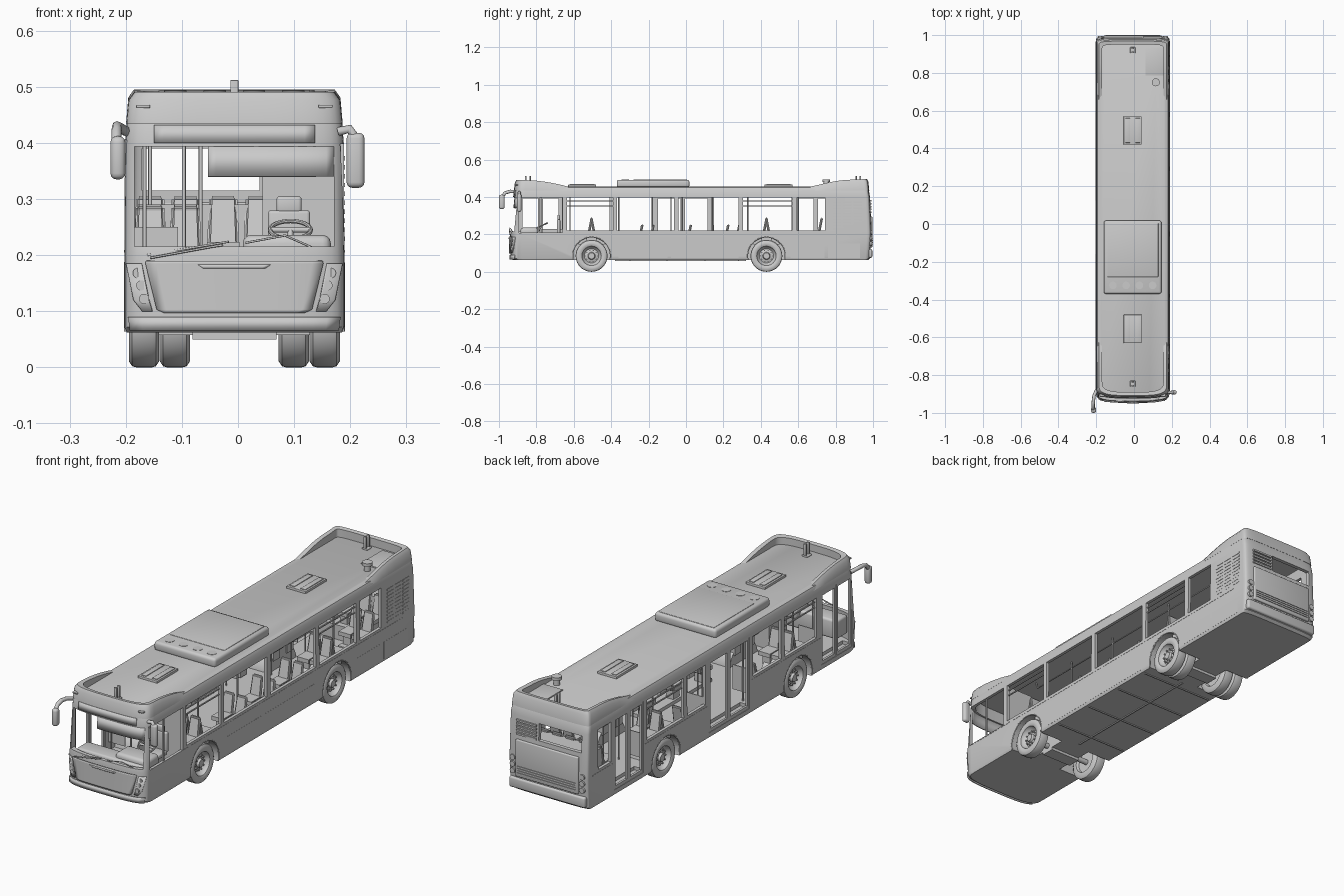
import bpy, bmesh, math
from mathutils import Matrix

if "Cube" in bpy.data.objects:
    bpy.data.objects.remove(bpy.data.objects["Cube"])

HW = 0.196  # half width of the body
col = bpy.context.collection

def finish(name, bm):
    bmesh.ops.recalc_face_normals(bm, faces=bm.faces[:])
    me = bpy.data.meshes.new(name)
    bm.to_mesh(me); bm.free()
    ob = bpy.data.objects.new(name, me)
    col.objects.link(ob)
    return ob

def add_box(bm, x0, x1, y0, y1, z0, z1):
    m = Matrix.Translation(((x0+x1)/2, (y0+y1)/2, (z0+z1)/2)) @ Matrix.Diagonal((abs(x1-x0), abs(y1-y0), abs(z1-z0), 1))
    bmesh.ops.create_cube(bm, size=1, matrix=m)

def boxes(name, items, bevel=0):
    bm = bmesh.new()
    for b in items:
        add_box(bm, *b)
    if bevel:
        bmesh.ops.bevel(bm, geom=bm.edges[:], offset=bevel, segments=3, profile=0.5, affect='EDGES')
    return finish(name, bm)

def add_cyl(bm, c, r, h, axis='Z', seg=24):
    rot = {'Z': Matrix(), 'X': Matrix.Rotation(math.pi/2, 4, 'Y'), 'Y': Matrix.Rotation(math.pi/2, 4, 'X')}[axis]
    bmesh.ops.create_cone(bm, cap_ends=True, segments=seg, radius1=r, radius2=r, depth=h,
                          matrix=Matrix.Translation(c) @ rot.to_4x4())

def cyls(name, items):
    bm = bmesh.new()
    for i in items:
        add_cyl(bm, *i)
    return finish(name, bm)

def loft(name, rings, cyclic=True, cap=True):
    bm = bmesh.new()
    vs = [[bm.verts.new(p) for p in r] for r in rings]
    n = len(rings[0])
    for a, b in zip(vs, vs[1:]):
        for i in range(n if cyclic else n-1):
            j = (i+1) % n
            bm.faces.new((a[i], a[j], b[j], b[i]))
    if cap:
        bm.faces.new(vs[0]); bm.faces.new(vs[-1])
    return finish(name, bm)

def tubes(name, paths, r):
    cu = bpy.data.curves.new(name, 'CURVE')
    cu.dimensions, cu.bevel_depth, cu.bevel_resolution, cu.use_fill_caps = '3D', r, 2, True
    for pts in paths:
        s = cu.splines.new('POLY')
        s.points.add(len(pts)-1)
        for p, q in zip(s.points, pts):
            p.co = (*q, 1)
    ob = bpy.data.objects.new(name, cu)
    col.objects.link(ob)
    return ob

# Plan outline: gently bowed front, tighter rear corners
def half(ins, y, rear):
    d, n, s = (0.025, 5, -1) if rear else (0.06, 3.5, 1)
    A = [i*math.pi/20 for i in range(11)]
    return [((HW-ins)*abs(math.sin(a))**(2/n), y+s*d*(1-abs(math.cos(a))**(2/n))) for a in A]

def outline(z, ins, yf, yr):
    right = half(ins, yf, False) + half(ins, yr, True)[::-1]
    return [(x, y, z) for x, y in right] + [(-x, y, z) for x, y in right[-2:0:-1]]

# Body shell: hull minus side openings, windscreen and rear window, then the cavity
body = loft("body_shell", [outline(*l) for l in (
    (.062, .004, -.925, .972), (.072, 0, -.938, .984), (.2, 0, -.94, .992), (.215, 0, -.937, .992), (.4, .001, -.92, .984),
    (.438, .004, -.917, .977), (.45, .01, -.912, .97), (.456, .024, -.9, .955))])
cavity = loft("cavity_cutter", [outline(*l) for l in (
    (.1, .014, -.92, .975), (.2, .014, -.922, .975), (.4, .015, -.904, .967), (.444, .02, -.9, .957))])
WIN_R = [(-.892, -.66), (-.636, -.39), (-.37, -.065), (-.04, .28), (.305, .567), (.594, .743)]
WIN_L = [(-.636, -.41), (-.385, -.185), (.15, .28), (.305, .565), (.82, .91)]
DOORS = [(-.885, -.67), (-.16, .125), (.59, .795)]
AXLES = (-.505, .43)
bm = bmesh.new()
for y0, y1 in WIN_R:
    add_box(bm, .15, .25, y0, y1, .207 if y0 < -.8 else .22, .398)
for y0, y1 in WIN_L:
    add_box(bm, -.25, -.15, y0, y1, .22, .398)
for y0, y1 in DOORS:
    add_box(bm, -.25, -.15, y0, y1, .085, .405)
for y in AXLES:
    for s in (-1, 1):
        add_cyl(bm, (s*.17, y, .085), .1, .19, 'X', 40)
sides = finish("side_cutter", bm)
ends = boxes("end_cutter", [(-.178, .178, -1.1, -.865, .215, .394), (-.165, .045, .92, 1.1, .315, .39)])
bpy.context.view_layer.objects.active = body
for c in (sides, ends, cavity):
    m = body.modifiers.new("cut", 'BOOLEAN')
    m.operation, m.solver, m.object = 'DIFFERENCE', 'EXACT', c
    bpy.ops.object.modifier_apply(modifier=m.name)
    bpy.data.objects.remove(c)

# Raised roof fairings wrapping the front and rear ends
def fairing(name, rear, y_end, ys, hts):
    def zat(y):
        for (a, za), (b, zb) in zip(hts, hts[1:]):
            if a <= y <= b:
                return za+(zb-za)*(y-a)/(b-a)
        return hts[0][1] if y < hts[0][0] else hts[-1][1]
    s = 1 if rear else -1
    path = lambda ins, off: half(ins, y_end-s*off, rear) + [(HW-ins, y) for y in ys]
    st = []
    for o, m, t, i in zip(path(.003, 0), path(.007, .005), path(.017, .012), path(.034, .03)):
        z = zat(o[1])
        st.append([(*o, .435), (*m, max(z-.014, .437)), (*t, z), (*i, z-.003), (*i, .45)])
    loft(name, [[(-x, y, z) for x, y, z in r] for r in st[:0:-1]] + st)
fairing("front_roof_fairing", False, -.92, (-.8, -.75, -.7, -.66, -.62),
        [(-.9, .491), (-.8, .487), (-.75, .481), (-.7, .472), (-.66, .463), (-.62, .452)])
fairing("rear_roof_fairing", True, .98, (.9, .85, .8, .75, .7, .65),
        [(.65, .452), (.7, .463), (.75, .475), (.8, .485), (.85, .491), (.95, .495)])

# Wheels from a spun profile with hub bolts
bm = bmesh.new()
for i, v in enumerate([(.018, 0), (.018, .016), (.008, .02), (.002, .038), (.012, .049), (.023, .052), (.027, .06), (.027, .074),
                       (.021, .083), (.014, .085), (-.014, .085), (-.021, .083), (-.027, .074), (-.027, .055), (-.015, .05), (-.015, 0)]):
    bm.verts.new((v[0], 0, v[1]))
    if i:
        bm.verts.ensure_lookup_table()
        bm.edges.new(bm.verts[-2:])
bmesh.ops.spin(bm, geom=bm.verts[:]+bm.edges[:], axis=(1, 0, 0), cent=(0, 0, 0), steps=40, angle=2*math.pi)
bmesh.ops.remove_doubles(bm, verts=bm.verts[:], dist=1e-5)
for k in range(10):
    a = k*math.pi/5
    add_cyl(bm, (.007, .03*math.cos(a), .03*math.sin(a)), .0035, .012, 'X', 6)
wheel = finish("wheel", bm)
wheel_mesh = wheel.data
bpy.data.objects.remove(wheel)
for y in AXLES:
    for s in (-1, 1):
        for x in ((.161,) if y < 0 else (.161, .106)):
            w = bpy.data.objects.new("wheel", wheel_mesh)
            col.objects.link(w)
            w.location = (s*x, y, .085)
            w.rotation_euler.z = 0 if s > 0 else math.pi
        # Wheel housing (open outwards and downwards) and arch lip
        bm = bmesh.new()
        add_cyl(bm, (s*.1325, y, .085), .1, .115, 'X', 40)
        outer = [f for f in bm.faces if abs(f.calc_center_median().x) > .18]
        bmesh.ops.delete(bm, geom=outer, context='FACES')
        bmesh.ops.bisect_plane(bm, geom=bm.verts[:]+bm.edges[:]+bm.faces[:], plane_co=(0, 0, .063), plane_no=(0, 0, -1), clear_outer=True)
        finish("wheel_housing", bm)
        A = [math.radians(-12+204*k/24) for k in range(25)]
        tubes("arch_lip", [[(s*(HW-.002), y+.101*math.cos(a), .085+.101*math.sin(a)) for a in A]], .003)
cyls("axles", [((0, y, .08), .012, .3, 'X') for y in AXLES])
boxes("axle_beams", [(-.075, .075, y-.03, y+.03, .05, .07) for y in AXLES])
boxes("underfloor_ribs", [(-.18, .18, y-.003, y+.003, .058, .064) for y in (-.3, -.1, .1, .28)] + [(-.003, .003, -.38, .32, .058, .064)])

# Front end panels that follow the bowed nose
def front_panel(name, rows, out=.004):
    rings = []
    for z, x0, x1 in rows:
        yf = -.94 + max(0, z-.2)*.1 - out
        xs = [x0+(x1-x0)*k/16 for k in range(17)]
        rings.append([(x, yf+.06*(1-(1-abs(x/HW)**3.5)**(1/3.5)), z) for x in xs])
    ob = loft(name, rings, False, False)
    m = ob.modifiers.new("thick", 'SOLIDIFY'); m.thickness = .006; m.offset = 0
front_panel("front_mask", [(.097, -.125, .125), (.103, -.138, .138), (.185, -.158, .158), (.19, -.157, .157)])
front_panel("front_bumper", [(.066, -.185, .185), (.09, -.188, .188)], .001)
front_panel("mask_trim_strip", [(.176, -.055, .055), (.183, -.065, .065)], .006)
front_panel("destination_panel", [(.4, -.143, .143), (.432, -.143, .143)], .001)
front_panel("sun_visor", [(.34, -.047, .177), (.395, -.047, .177)], -.006)
for s in (-1, 1):
    front_panel("headlight_housing", [(.1, s*.146, s*.163), (.12, s*.152, s*.178), (.185, s*.165, s*.191)], .001)
    cyls("headlight_lamps", [((s*x, y, z), .009, .014, 'Y', 20) for x, y, z in ((.172, -.922, .168), (.166, -.926, .146), (.161, -.93, .122))])
    boxes("marker_lights", [(s*.15, s*.175, -.915, -.898, .462, .468)], .002)
    cyls("tail_lamps", [((s*.172, .986, z), .012, .016, 'Y', 20) for z in (.15, .18, .21)])
tubes("wipers", [[(-.15, -.94, .195), (-.04, -.944, .215), (-.02, -.943, .218)], [(.17, -.915, .2), (.09, -.942, .235), (.02, -.943, .222)],
                 [(-.155, -.93, .2), (-.01, -.944, .224)]], .002)

# Mirrors
tubes("left_mirror_arm", [[(-.192, -.88, .42), (-.205, -.91, .428), (-.209, -.94, .43), (-.21, -.967, .422), (-.21, -.983, .4)]], .009)
boxes("left_mirror", [(-.221, -.194, -1.0, -.97, .335, .412)], .011)
tubes("right_mirror_arm", [[(.185, -.89, .42), (.205, -.892, .425), (.215, -.892, .41)]], .008)
boxes("right_mirror", [(.2, .232, -.903, -.88, .32, .418)], .01)

# Roof equipment
boxes("roof_cooling_unit", [(-.153, .152, -.37, .018, .45, .492)], .012)
boxes("cooling_unit_lid", [(-.135, .135, -.28, .005, .488, .494)], .002)
cyls("cooling_fans", [((x, -.325, .4905), .02, .006) for x in (-.105, -.035, .035, .105)])
for y in (-.555, .495):
    boxes("roof_hatch", [(-.048, .047, y-.075, y+.075, .45, .466)], .002)
    boxes("roof_hatch_ribs", [(x-.012, x+.012, y-.065, y+.065, .465, .469) for x in (-.027, .027)], .001)
boxes("engine_hatch", [(.067, .165, .785, .935, .45, .461)], .001)
cyls("roof_vent_pipe", [((.122, .75, .466), .014, .03), ((.122, .75, .487), .021, .014)])
for y in (-.845, .92):
    boxes("antenna_base", [(-.014, .014, y-.016, y+.016, .452, .462)], .003)
    boxes("antenna", [(-.007, .007, y+d-.004, y+d+.004, .46, .512) for d in (-.011, .011)], .001)

# Rear end
boxes("rear_bumper", [(-.188, .188, .955, .996, .075, .122)], .008)
boxes("engine_cover", [(-.155, .155, .97, .997, .13, .295)], .004)
boxes("engine_cover_slats", [(-.145, .145, .99, 1.0, z, z+.004) for z in (.145, .155, .165, .175)])
boxes("rear_grille", [(.055, .155, .975, .992, z, z+.008) for z in (.315, .33, .345, .36, .375)])
# Side louvres, belt trim, skirt flaps
boxes("side_louvres", [(.19, .1968, y, y+.045, z, z+.008) for y in (.785, .84, .895) for z in [.225+.016*k for k in range(10)]])
boxes("belt_trim", [(.193, .197, a, b, .205, .209) for a, b in ((-.88, -.62), (-.6, .0), (.02, .9))] +
      [(-.197, -.193, a, b, .205, .209) for a, b in ((-.66, -.17), (.135, .58), (.805, .95))])
boxes("skirt_flaps", [(.19, .1966, a, b, .075, .15) for a, b in ((-.36, -.1), (-.08, .28), (.56, .74), (.76, .93))])

# Door leaves and window transoms
bars = []
for a, b in DOORS:
    mid = (a+b)/2
    for y0, y1 in ((a, mid-.001), (mid+.001, b)):
        bars += [(-.194, -.184, y0, y0+.011, .085, .405), (-.194, -.184, y1-.011, y1, .085, .405),
                 (-.194, -.184, y0, y1, .085, .1), (-.194, -.184, y0, y1, .393, .405)]
boxes("door_leaf_frames", bars)
boxes("window_transoms", [(s*.183, s*.188, a, b, z, z+.005) for s, W in ((1, WIN_R[1:5:3]), (-1, WIN_L[0:4:3])) for a, b in W for z in (.35, .375)]
      + [(.183, .19, -.79, -.783, .207, .398)])

# Cab: dashboard, steering, partition
boxes("dashboard", [(-.165, .165, -.9, -.82, .13, .215)], .01)
boxes("driver_binnacle", [(.015, .172, -.885, -.79, .18, .236)], .015)
bpy.ops.mesh.primitive_torus_add(major_radius=.036, minor_radius=.004, major_segments=32, minor_segments=8, location=(.1, -.775, .245), rotation=(.45, 0, 0))
bpy.context.object.name = "steering_wheel"
tubes("steering_column", [[(.1, -.775, .245), (.1, -.8, .19)], [(.066, -.775, .245), (.134, -.775, .245)]], .005)
boxes("cab_partition", [(.05, .182, -.652, -.644, .1, .4), (.045, .052, -.77, -.644, .1, .23)])

# Seats: reclined back, cushion and pedestal in one shared mesh
bm = bmesh.new()
add_box(bm, -.029, .029, 0, .014, .005, .1)
bmesh.ops.bevel(bm, geom=[e for e in bm.edges if all(v.co.z > .05 for v in e.verts) or abs(e.verts[0].co.z-e.verts[1].co.z) > .05],
                offset=.006, segments=3, affect='EDGES')
for v in bm.verts:
    v.co.y += v.co.z*.2
    v.co.x *= 1 - max(0, v.co.z-.05)*3
add_box(bm, -.029, .029, -.062, .008, 0, .018)
add_box(bm, -.018, .018, -.045, .0, -.045, 0)
seat = finish("passenger_seat", bm)
me = seat.data
bpy.data.objects.remove(seat)
seats = [(s*x, y, .19, r) for s in (-1, 1) for x in (.15, .087) for y, r in ((-.53, 0), (-.48, math.pi), (.405, 0), (.455, math.pi))]
seats += [(x, .83, .205, 0) for x in (-.15, -.087, -.02, .045, .11)]
seats += [(x, y, .155, 0) for x in (.087, .15) for y in (-.2, .0, .2)] + [(-.15, y, .155, 0) for y in (-.26, .26)]
seats += [(x, .7, .19, 0) for x in (.087, .15)]
for x, y, z, r in seats:
    o = bpy.data.objects.new("passenger_seat", me)
    o.location, o.rotation_euler = (x, y, z), (0, 0, r)
    col.objects.link(o)
boxes("driver_seat", [(.06, .135, -.75, -.68, .18, .2), (.06, .135, -.69, -.672, .19, .28), (.075, .12, -.688, -.674, .275, .305), (.08, .115, -.74, -.69, .1, .182)], .006)
boxes("seat_plinths", [(.06, .18, -.26, .2, .1, .115), (.06, .18, .63, .71, .1, .148)])
boxes("rear_engine_bench", [(-.17, .17, .76, .85, .1, .165), (-.172, .172, .85, .965, .1, .29)])

# Grab poles, ceiling rails and draught screens
P = [(-.16, -.66), (-.09, -.62), (-.15, -.18), (-.06, -.02), (-.15, .14), (-.06, .33), (.06, -.36), (.06, -.08), (.06, .3), (-.06, .57), (.06, .6), (-.15, .81)]
tubes("grab_poles", [[(x, y, .1), (x, y, .445)] for x, y in P], .0035)
tubes("ceiling_rails", [[(s*.06, -.6, .445), (s*.06, -.59, .415), (s*.06, .74, .415), (s*.06, .75, .445)] for s in (-1, 1)], .0035)
boxes("door_screens", [(-.182, -.1, y-.002, y+.002, .14, .25) for y in (-.645, -.18, .145, .575)])

# Shift to the measured centre line, smooth curved surfaces
bpy.ops.object.select_all(action='DESELECT')
for o in bpy.data.objects:
    o.location.x -= .0065
    if o.type == 'MESH':
        o.select_set(True)
bpy.context.view_layer.objects.active = body
bpy.ops.object.shade_smooth_by_angle(angle=math.radians(35))
